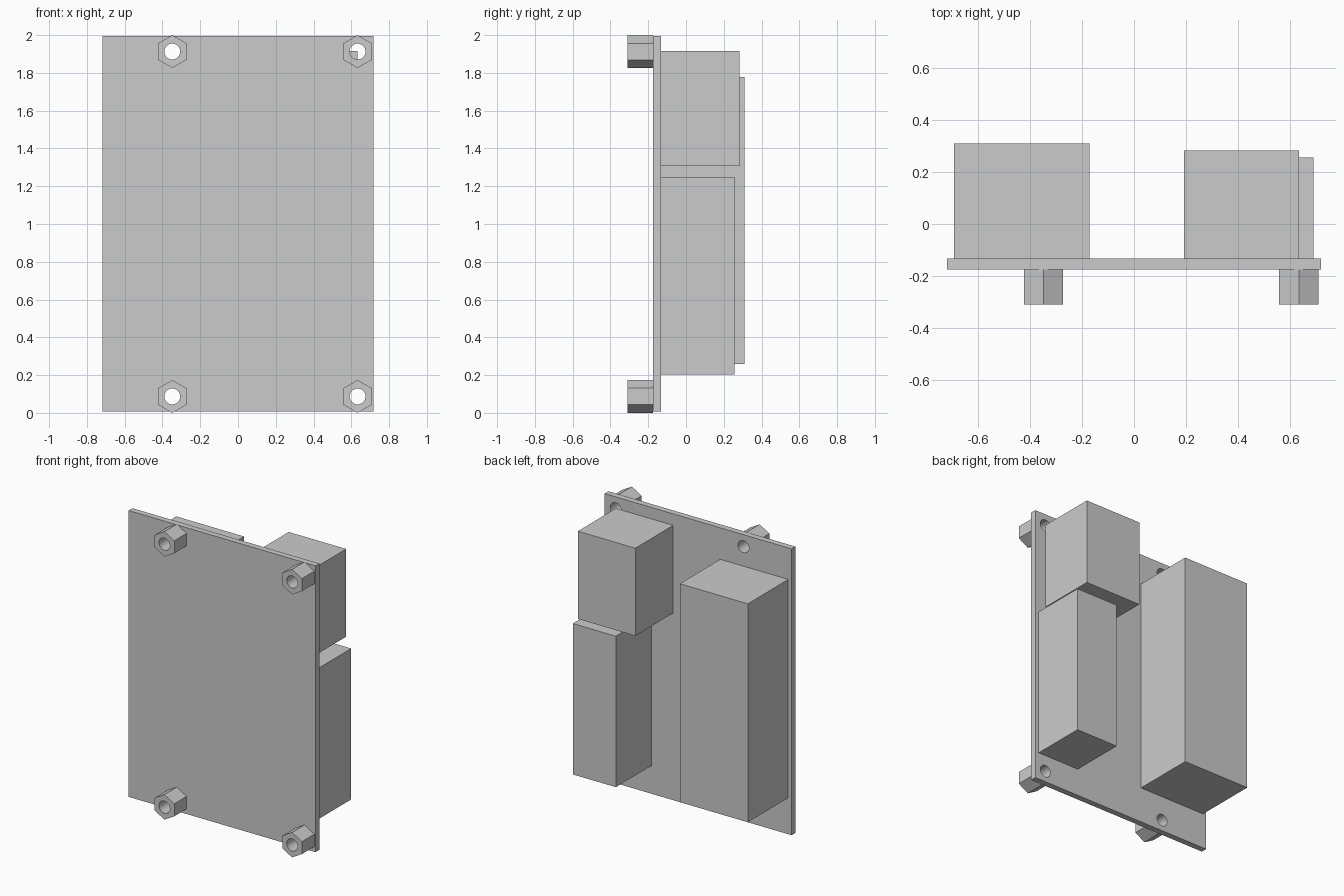
import bpy
import bmesh
import math
from mathutils import Matrix, Vector

cube = bpy.data.objects.get("Cube")
if cube:
    bpy.data.objects.remove(cube, do_unlink=True)

# Single plain grey finish
grey = bpy.data.materials.new("plain_grey")
grey.use_nodes = True
colour = (0.6, 0.6, 0.6, 1.0)
grey.diffuse_color = colour
grey.node_tree.nodes["Principled BSDF"].inputs["Base Color"].default_value = colour

BOARD_FRONT, BOARD_BACK, NUT_FRONT = -0.175, -0.133, -0.31
NUT_RADIUS, HOLE_RADIUS = 0.087, 0.042
MOUNTS = [(x, z) for x in (-0.348, 0.633) for z in (0.087, 1.913)]


def finish(name, bm):
    mesh = bpy.data.meshes.new(name)
    bmesh.ops.recalc_face_normals(bm, faces=bm.faces)
    bm.to_mesh(mesh)
    bm.free()
    mesh.materials.append(grey)
    obj = bpy.data.objects.new(name, mesh)
    bpy.context.collection.objects.link(obj)
    return obj


def box(name, x, y, z):
    bm = bmesh.new()
    size = [b - a for a, b in (x, y, z)]
    centre = Vector([(a + b) / 2 for a, b in (x, y, z)])
    bmesh.ops.create_cube(bm, size=1, matrix=Matrix.Translation(centre) @ Matrix.Diagonal((*size, 1)))
    return finish(name, bm)


def add_prism(bm, sides, radius, x, z, y0, y1):
    # Prism along y with a corner pointing straight up
    place = Matrix.Translation((x, (y0 + y1) / 2, z)) @ Matrix.Rotation(math.pi / 2, 4, "X")
    bmesh.ops.create_cone(bm, cap_ends=True, segments=sides, radius1=radius,
                          radius2=radius, depth=y1 - y0, matrix=place)


def drill(obj, cutter):
    mod = obj.modifiers.new("holes", "BOOLEAN")
    mod.operation = "DIFFERENCE"
    mod.solver = "EXACT"
    mod.object = cutter
    bpy.ops.object.select_all(action="DESELECT")
    obj.select_set(True)
    bpy.context.view_layer.objects.active = obj
    bpy.ops.object.modifier_apply(modifier=mod.name)
    bpy.ops.object.shade_smooth_by_angle(angle=math.radians(30))


# Drill bits for the four mounting holes
bits = bmesh.new()
for x, z in MOUNTS:
    add_prism(bits, 32, HOLE_RADIUS, x, z, NUT_FRONT - 0.1, BOARD_BACK + 0.1)
cutter = finish("hole_cutter", bits)
cutter.hide_render = True

# Board
board = box("board", (-0.718, 0.718), (BOARD_FRONT, BOARD_BACK), (0.008, 1.996))
drill(board, cutter)

# Hexagonal standoffs on the front
for i, (x, z) in enumerate(MOUNTS):
    bm = bmesh.new()
    add_prism(bm, 6, NUT_RADIUS, x, z, NUT_FRONT, BOARD_FRONT)
    drill(finish(f"hex_standoff_{i + 1}", bm), cutter)

bpy.data.objects.remove(cutter, do_unlink=True)

# Component blocks on the back
box("tall_block", (-0.692, -0.17), (BOARD_BACK, 0.31), (0.26, 1.777))
box("upper_block", (0.192, 0.633), (BOARD_BACK, 0.282), (1.307, 1.916))
box("lower_block", (0.36, 0.69), (BOARD_BACK, 0.256), (0.202, 1.25))
